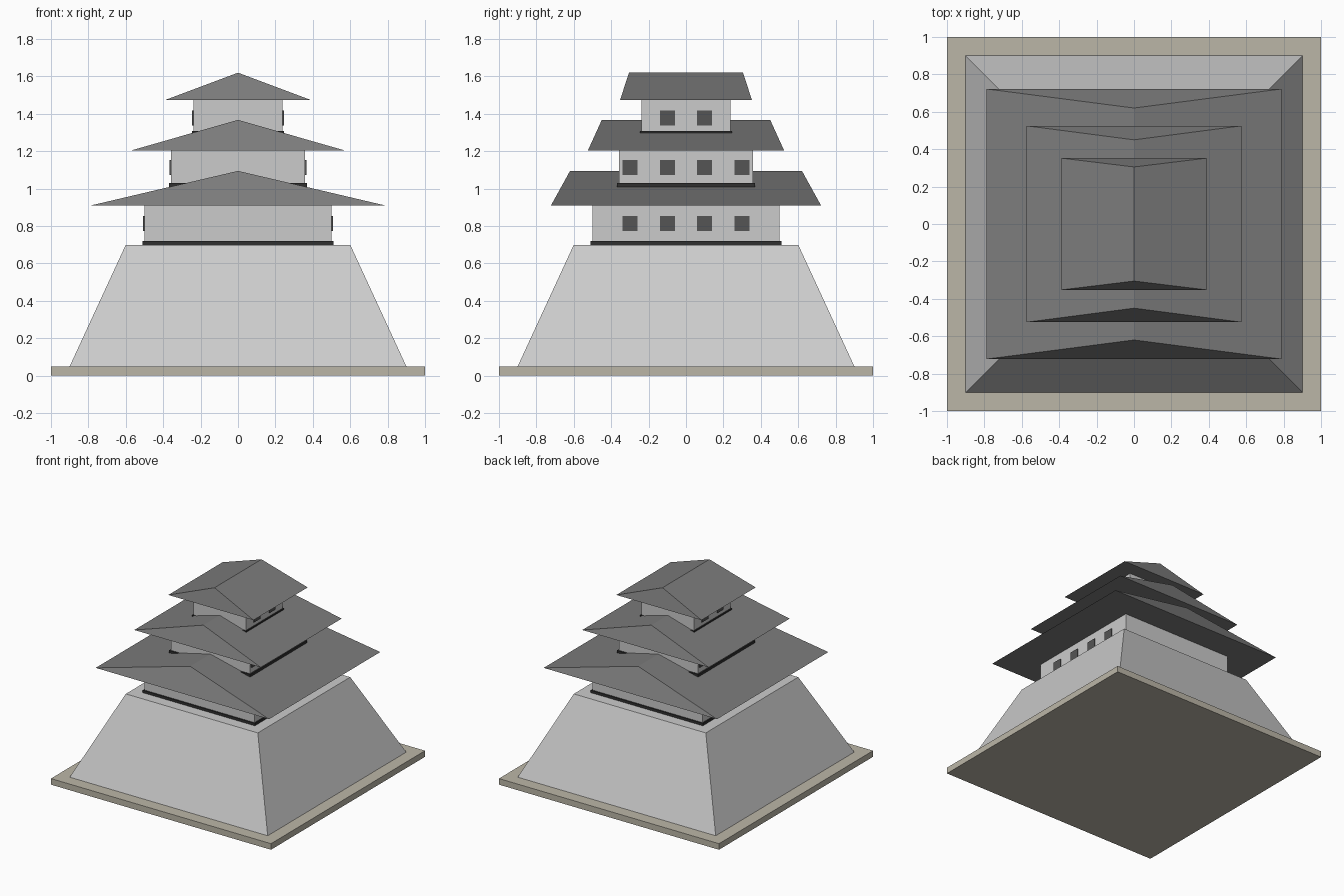
import bpy

if "Cube" in bpy.data.objects:
    bpy.data.objects.remove(bpy.data.objects["Cube"])


def material(name, rgb):
    m = bpy.data.materials.new(name)
    m.diffuse_color = (*rgb, 1)
    m.use_nodes = True
    m.node_tree.nodes["Principled BSDF"].inputs["Base Color"].default_value = m.diffuse_color
    return m


EARTH = material("earth", (0.50, 0.47, 0.39))
ROOF = material("roof_tile", (0.20, 0.20, 0.20))
TRIM = material("dark_trim", (0.03, 0.03, 0.03))
WINDOW = material("window_dark", (0.09, 0.09, 0.09))


def mesh(name, verts, faces, mat=None):
    me = bpy.data.meshes.new(name)
    me.from_pydata(verts, [], faces)
    ob = bpy.data.objects.new(name, me)
    bpy.context.collection.objects.link(ob)
    if mat:
        me.materials.append(mat)
    return ob


def rect(hx, hy, z, cx=0, cy=0):
    return [(cx + sx * hx, cy + sy * hy, z)
            for sx, sy in ((-1, -1), (1, -1), (1, 1), (-1, 1))]


def block(name, bottom, top, mat=None):
    faces = [(3, 2, 1, 0), (4, 5, 6, 7)]
    faces += [(i, (i + 1) % 4, (i + 1) % 4 + 4, i + 4) for i in range(4)]
    return mesh(name, bottom + top, faces, mat)


def hip_roof(name, hx, hy, ridge, z0, z1):
    # ridge runs front to back, with steep hipped ends
    verts = rect(hx, hy, z0) + [(0, -ridge, z1), (0, ridge, z1)]
    faces = [(3, 2, 1, 0), (0, 1, 4), (1, 2, 5, 4), (2, 3, 5), (3, 0, 4, 5)]
    return mesh(name, verts, faces, ROOF)


# ground slab and battered stone base
block("ground_slab", rect(1, 1, 0), rect(1, 1, 0.05), EARTH)
block("stone_base", rect(0.9, 0.9, 0.05), rect(0.6, 0.6, 0.7))

# storeys: wall half width, floor z, trim half width, eave z,
# roof half x, roof half y, ridge half length, ridge z, window z, window ys
STOREYS = [
    (0.50, 0.70, 0.51, 0.91, 0.788, 0.722, 0.62, 1.095, 0.813, (-0.3, -0.1, 0.1, 0.3)),
    (0.358, 1.01, 0.37, 1.203, 0.575, 0.525, 0.45, 1.368, 1.113, (-0.3, -0.1, 0.1, 0.3)),
    (0.238, 1.287, 0.247, 1.475, 0.387, 0.352, 0.305, 1.62, 1.377, (-0.1, 0.1)),
]
for n, (w, z, t, eave, rx, ry, ridge, top, wz, ys) in enumerate(STOREYS, 1):
    block(f"walls_{n}", rect(w, w, z), rect(w, w, eave))
    block(f"floor_trim_{n}", rect(t, t, z), rect(t, t, z + 0.02), TRIM)
    hip_roof(f"roof_{n}", rx, ry, ridge, eave, top)
    # windows on both long sides
    for side, s in (("left", -1), ("right", 1)):
        for i, y in enumerate(ys, 1):
            block(f"window_{n}_{side}_{i}",
                  rect(0.01, 0.04, wz - 0.04, s * (w - 0.003), y),
                  rect(0.01, 0.04, wz + 0.04, s * (w - 0.003), y), WINDOW)
